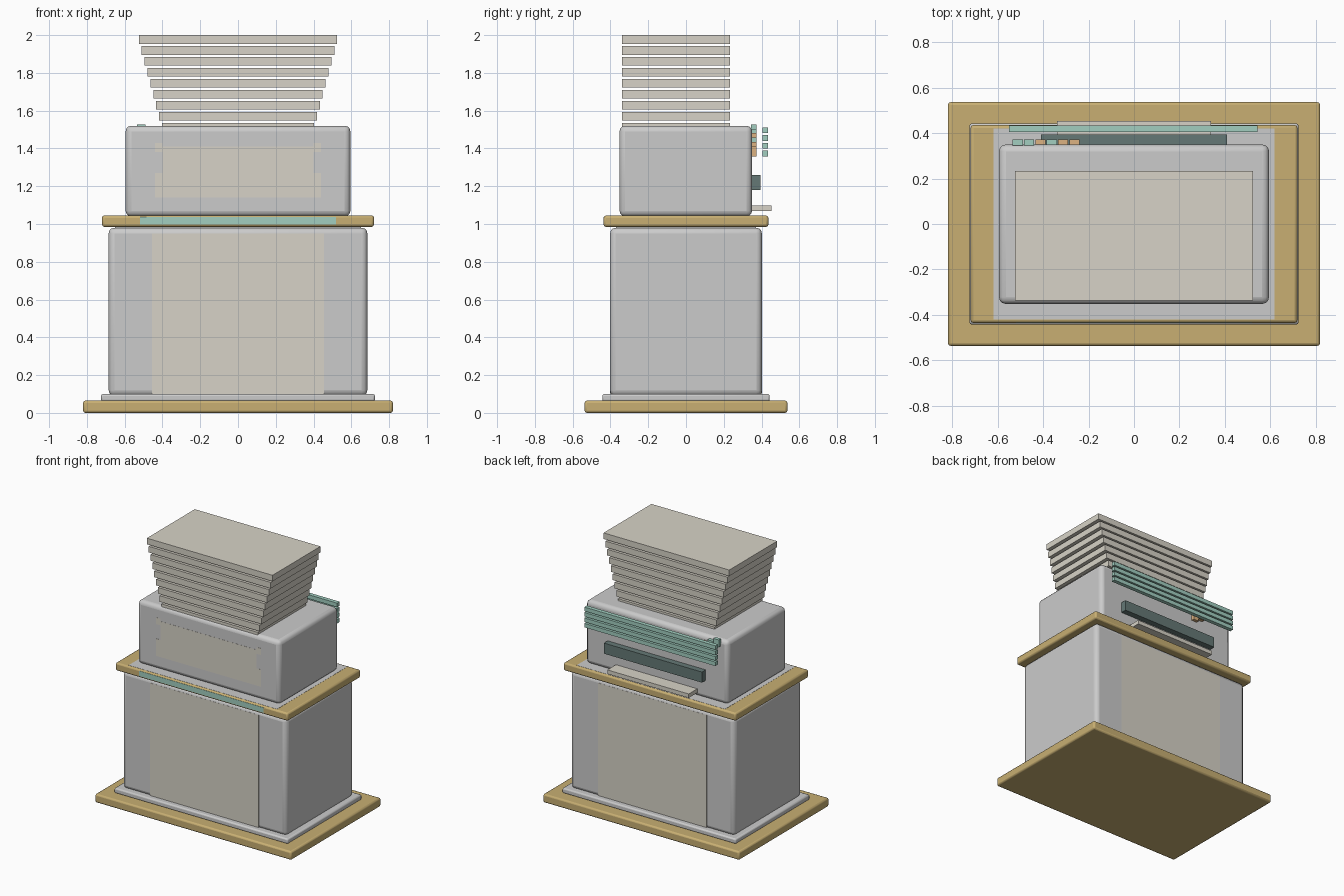
import bpy, bmesh
from math import radians

if "Cube" in bpy.data.objects:
    bpy.data.objects.remove(bpy.data.objects["Cube"])

COLORS = {
    "gold": (0.58, 0.43, 0.17, 1), "cream": (0.68, 0.65, 0.57, 1),
    "teal": (0.36, 0.62, 0.53, 1), "slate": (0.13, 0.19, 0.18, 1),
    "amber": (0.72, 0.45, 0.22, 1),
}
MATS = {}
for key, col in COLORS.items():
    MATS[key] = bpy.data.materials.new(key)
    MATS[key].diffuse_color = col


def box(name, x, y, z, color=None, bevel=0.0, segments=2):
    """Box from (min, max) ranges, with optional rounded edges."""
    mesh = bpy.data.meshes.new(name)
    bm = bmesh.new()
    bmesh.ops.create_cube(bm, size=1)
    for v in bm.verts:
        v.co = [r[0] + (c + 0.5) * (r[1] - r[0]) for c, r in zip(v.co, (x, y, z))]
    bm.to_mesh(mesh)
    bm.free()
    ob = bpy.data.objects.new(name, mesh)
    bpy.context.collection.objects.link(ob)
    if color:
        mesh.materials.append(MATS[color])
    if bevel:
        mod = ob.modifiers.new("rounded_edges", "BEVEL")
        mod.width = bevel
        mod.segments = segments
        bpy.context.view_layer.objects.active = ob
        ob.select_set(True)
        bpy.ops.object.shade_smooth_by_angle(angle=radians(35))
        ob.select_set(False)
    return ob


def sym(v):
    return (-v, v)


# Base and main block
box("base_plate", sym(0.82), sym(0.537), (0, 0.065), "gold", 0.012)
box("plinth", sym(0.725), sym(0.443), (0.06, 0.1), None, 0.01)
box("lower_body", sym(0.685), sym(0.402), (0.09, 0.98), None, 0.03, 3)
box("lower_front_panel", sym(0.455), (-0.403, -0.36), (0.1, 0.95), "cream")
box("lower_back_panel", sym(0.455), (0.36, 0.403), (0.1, 0.95), "cream")

# Ledge between the blocks
box("ledge", sym(0.72), sym(0.436), (0.985, 1.045), "gold", 0.012)
box("ledge_neck", sym(0.65), sym(0.37), (0.97, 0.99))
box("ledge_top", sym(0.62), sym(0.42), (1.03, 1.046))
box("ledge_front_strip", sym(0.52), (-0.437, -0.40), (0.997, 1.036), "teal")

# Upper block with front panel
box("upper_body", sym(0.595), (-0.352, 0.35), (1.04, 1.52), None, 0.03, 3)
box("upper_front_panel", sym(0.40), (-0.353, -0.32), (1.14, 1.41), "cream")
for s, side in ((-1, "left"), (1, "right")):
    xs = sorted((s * 0.40, s * 0.44))
    box(f"panel_tab_low_{side}", xs, (-0.353, -0.32), (1.14, 1.27), "cream")
    box(f"panel_tab_high_{side}", xs, (-0.353, -0.32), (1.38, 1.43), "cream")

# Flaring stack of slabs
for i in range(9):
    top = 2.0 - i * 0.058
    box(f"slab_{i + 1}", sym(0.525 - i * 0.0153), (-0.338, 0.234),
        (top - 0.046, top), "cream")

# Fittings on the back
for i in range(4):
    z = 1.358 + i * 0.041
    box(f"back_slat_{i + 1}", (-0.55, 0.545), (0.405, 0.435), (z, z + 0.03), "teal")
box("back_bar", sym(0.41), (0.34, 0.395), (1.18, 1.26), "slate")
box("back_shelf", sym(0.34), (0.34, 0.453), (1.068, 1.098), "cream")

# Stepped row of small tiles
for i, col in enumerate(("teal", "teal", "amber", "teal", "amber", "amber")):
    x = -0.535 + i * 0.05
    top = 1.527 - i * 0.023
    box(f"tile_{i + 1}", (x, x + 0.045), (0.345, 0.373), (top - 0.055, top), col)

for m in bpy.data.materials:
    if m.users and not m.is_grease_pencil:
        m.use_nodes = True
        m.node_tree.nodes["Principled BSDF"].inputs["Base Color"].default_value = m.diffuse_color
